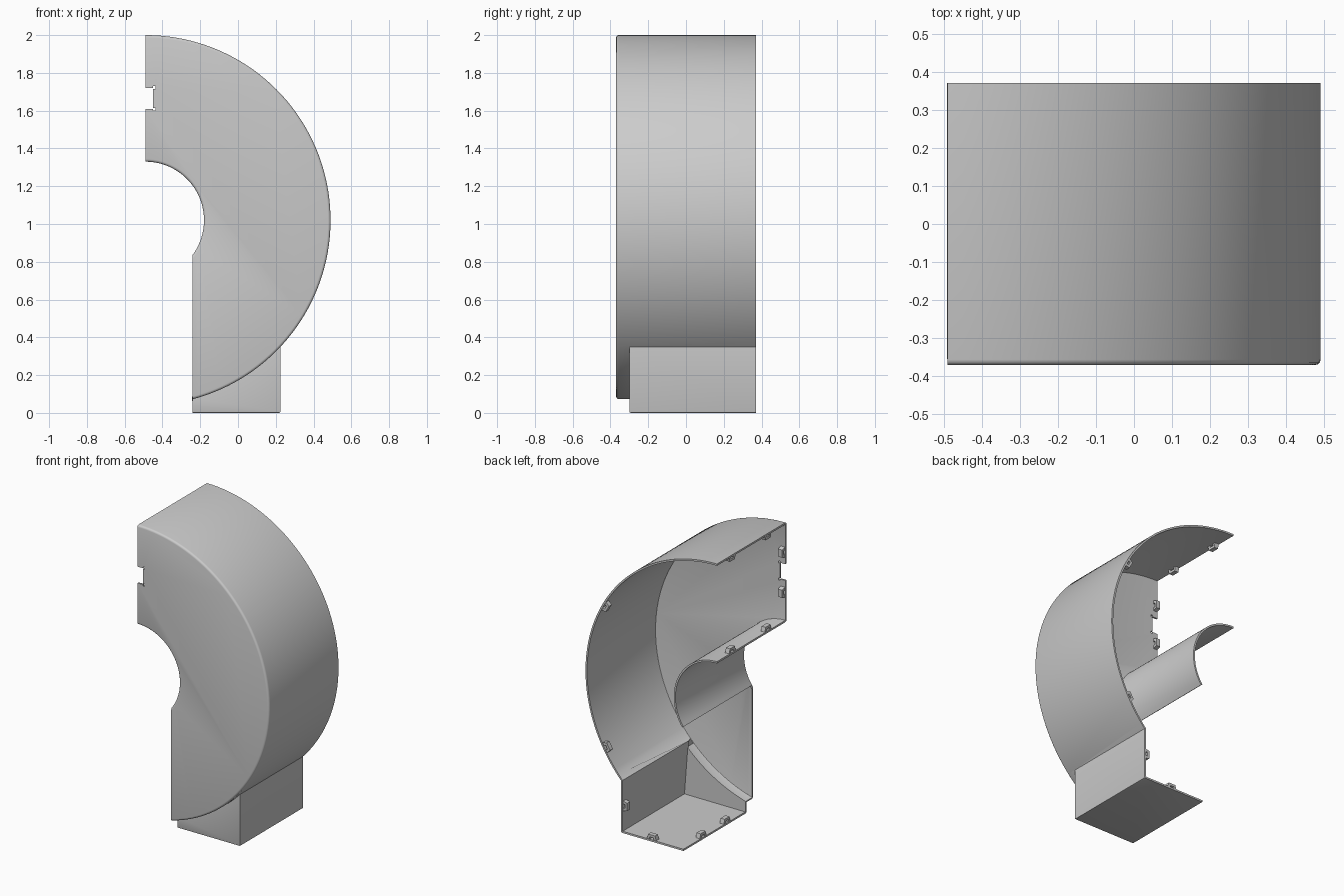
import bpy, bmesh, math
from mathutils import Vector, Matrix

if "Cube" in bpy.data.objects:
    bpy.data.objects.remove(bpy.data.objects["Cube"])

CX, CZ, R_OUT, R_IN = -0.49, 1.02, 0.98, 0.31
FRONT, STEP, BACK = -0.37, -0.30, 0.37
LEFT, RIGHT = -0.24, 0.225
WALL = 0.012


def arc(r, a0, a1, n):
    return [(CX + r * math.cos(a0 + (a1 - a0) * i / n),
             CZ + r * math.sin(a0 + (a1 - a0) * i / n)) for i in range(n + 1)]


def finish(obj, angle=35):
    bpy.ops.object.select_all(action='DESELECT')
    obj.select_set(True)
    bpy.context.view_layer.objects.active = obj
    for m in list(obj.modifiers):
        bpy.ops.object.modifier_apply(modifier=m.name)
    bpy.ops.object.shade_smooth_by_angle(angle=math.radians(angle))


def link(name, bm):
    mesh = bpy.data.meshes.new(name)
    bm.to_mesh(mesh)
    bm.free()
    obj = bpy.data.objects.new(name, mesh)
    bpy.context.collection.objects.link(obj)
    return obj


# Cover profile curves
a_join = -math.acos((RIGHT - CX) / R_OUT)
a_low = -math.acos((LEFT - CX) / R_OUT)
a_in = -math.acos((LEFT - CX) / R_IN)
outer = arc(R_OUT, math.pi / 2, a_join, 56)
lower = arc(R_OUT, a_join, a_low, 16)
inner = arc(R_IN, a_in, math.pi / 2, 32)
notch = [(CX, 1.61), (-0.45, 1.61), (-0.45, 1.60), (-0.437, 1.60),
         (-0.437, 1.615), (-0.45, 1.615), (-0.45, 1.715), (-0.437, 1.715),
         (-0.437, 1.73), (-0.45, 1.73), (-0.45, 1.72), (CX, 1.72)]

bm = bmesh.new()


def row(points, y):
    return [bm.verts.new((x, y, z)) for x, z in points]


def strip(p, q):
    for i in range(len(p) - 1):
        bm.faces.new((p[i], p[i + 1], q[i + 1], q[i]))


# Front plate, curved walls and the step over the foot
of, ob = row(outer, FRONT), row(outer, BACK)
lf = [of[-1]] + row(lower[1:], FRONT)
ls = row(lower, STEP)
inf, inb = row(inner, FRONT), row(inner, BACK)
plate = bm.faces.new(of + lf[1:] + inf + row(notch, FRONT))
strip(of[:-1], ob[:-1])
bm.faces.new((of[-2], of[-1], ls[0], ob[-1], ob[-2]))
strip(lf, ls)
strip(inf, inb)

# Square foot: front, right side and floor
fl, fr = row([(LEFT, 0), (RIGHT, 0)], STEP)
bl, br = row([(LEFT, 0), (RIGHT, 0)], BACK)
bm.faces.new(ls + [fl, fr])
bm.faces.new((ls[0], fr, br, ob[-1]))
bm.faces.new((fl, bl, br, fr))

bmesh.ops.recalc_face_normals(bm, faces=bm.faces[:])
plate.normal_update()
if plate.normal.y > 0:
    bmesh.ops.reverse_faces(bm, faces=bm.faces[:])

# Rounded front rim and foot edges
rim = [bm.edges.get(pair) for run in (of, lf, inf) for pair in zip(run, run[1:])]
foot = [bm.edges.get((fl, fr)), bm.edges.get((fr, br))]
bmesh.ops.bevel(bm, geom=rim, offset=0.014, segments=3, profile=0.5, affect='EDGES')
bmesh.ops.bevel(bm, geom=[e for e in foot if e.is_valid], offset=0.007,
                segments=2, profile=0.5, affect='EDGES')
cover = link("cover_shell", bm)
solid = cover.modifiers.new("thickness", 'SOLIDIFY')
solid.thickness = WALL
solid.offset = -1
solid.use_even_offset = True
finish(cover)


# Small slotted clips on the inside of the open edges
def clip(name, pos, normal, depth):
    n, d = Vector(normal).normalized(), Vector(depth).normalized()
    u = n.cross(d)
    shape = [(-.036, .006), (-.026, .042), (.026, .042), (.036, .006),
             (.014, .006), (.014, .026), (-.014, .026), (-.014, .006)]
    b = bmesh.new()
    base = [b.verts.new(Vector(pos) + u * s + n * t + d * 0.004) for s, t in shape]
    face = b.faces.new(base)
    ext = bmesh.ops.extrude_face_region(b, geom=[face])
    bmesh.ops.translate(b, vec=d * 0.03,
                        verts=[v for v in ext['geom'] if isinstance(v, bmesh.types.BMVert)])
    bmesh.ops.recalc_face_normals(b, faces=b.faces[:])
    link(name, b)


for i, y in enumerate((-0.18, 0.20)):
    clip(f"top_clip_{i}", (CX, y, CZ + R_OUT), (0, 0, -1), (1, 0, 0))
    clip(f"inner_clip_{i}", (CX, y, CZ + R_IN), (0, 0, 1), (1, 0, 0))
for i, z in enumerate((1.53, 1.80)):
    clip(f"plate_clip_{i}", (CX, FRONT, z), (0, 1, 0), (1, 0, 0))
for i, a in enumerate((29, -30)):
    c, s = math.cos(math.radians(a)), math.sin(math.radians(a))
    clip(f"outer_clip_{i}", (CX + R_OUT * c, BACK, CZ + R_OUT * s), (-c, 0, -s), (0, -1, 0))
for i, y in enumerate((-0.10, 0.155)):
    clip(f"floor_clip_{i}", (LEFT, y, 0), (0, 0, 1), (1, 0, 0))
clip("floor_back_clip", (0, BACK, 0), (0, 0, 1), (0, -1, 0))
clip("foot_side_clip", (RIGHT, BACK, 0.18), (-1, 0, 0), (0, -1, 0))
